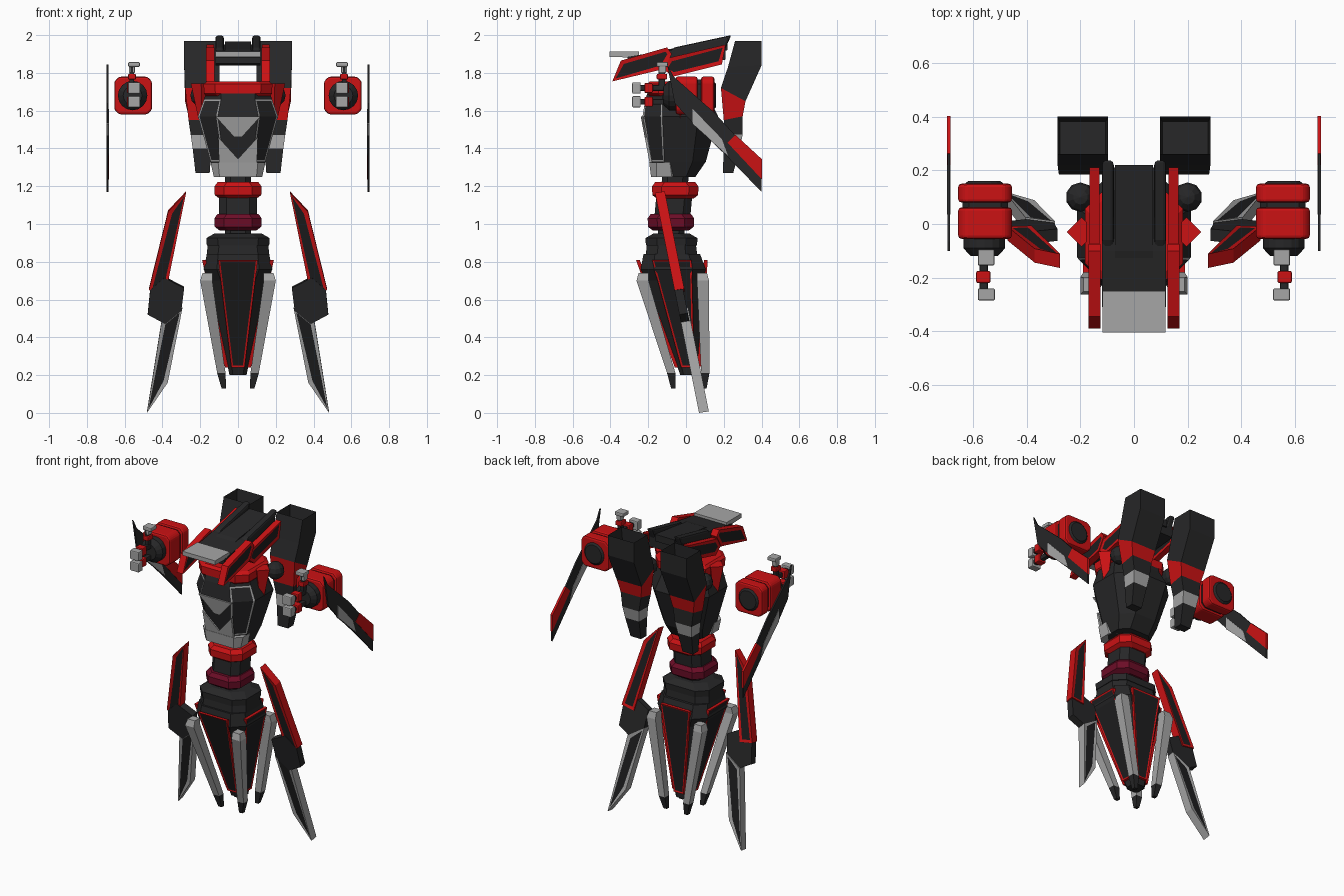
import bpy, bmesh, math
from mathutils import Vector

if "Cube" in bpy.data.objects:
    bpy.data.objects.remove(bpy.data.objects["Cube"])

COLOURS = {"black": (0.02, 0.02, 0.021), "panel": (0.013, 0.013, 0.014), "red": (0.6, 0.006, 0.007),
           "grey": (0.38, 0.38, 0.38), "crimson": (0.15, 0.004, 0.02)}
MATS = {}
for n, c in COLOURS.items():
    MATS[n] = bpy.data.materials.new(n)
    MATS[n].diffuse_color = (*c, 1)
SLOT = list(COLOURS)


def finish(bm, name, mirror=False, bevel=0):
    me = bpy.data.meshes.new(name)
    bm.to_mesh(me)
    bm.free()
    ob = bpy.data.objects.new(name, me)
    bpy.context.collection.objects.link(ob)
    for n in SLOT:
        me.materials.append(MATS[n])
    if bevel:
        m = ob.modifiers.new("bevel", 'BEVEL')
        m.width, m.segments = bevel, 2
    if mirror:
        m = ob.modifiers.new("mirror", 'MIRROR')
        m.use_clip = False
        m.use_mirror_merge = False
    return ob


def loft_bm(rings, mats):
    """Skin a stack of rings; mats holds one colour per section."""
    bm = bmesh.new()
    vs = [[bm.verts.new(p) for p in r] for r in rings]
    n = len(rings[0])
    for i in range(len(rings) - 1):
        for j in range(n):
            k = (j + 1) % n
            f = bm.faces.new((vs[i][j], vs[i][k], vs[i + 1][k], vs[i + 1][j]))
            f.material_index = SLOT.index(mats[i])
    caps = [bm.faces.new(vs[0]), bm.faces.new(vs[-1])]
    caps[0].material_index, caps[1].material_index = SLOT.index(mats[0]), SLOT.index(mats[-1])
    bmesh.ops.recalc_face_normals(bm, faces=bm.faces)
    bm.normal_update()
    return bm, caps


def loft(name, rings, mats, mirror=False, bevel=0):
    if isinstance(mats, str):
        mats = [mats] * (len(rings) - 1)
    return finish(loft_bm(rings, mats)[0], name, mirror, bevel)


def prism(name, pts, vec, mat, inset=0, mirror=False, bevel=0):
    """Extrude a polygon along vec; optionally inset a dark panel on both sides."""
    v = Vector(vec)
    bm, caps = loft_bm([pts, [Vector(p) + v for p in pts]], [mat])
    if inset:
        bmesh.ops.inset_individual(bm, faces=caps, thickness=inset, depth=-0.003)
        for f in caps:
            f.material_index = SLOT.index("panel")
    return finish(bm, name, mirror, bevel)


def oct2(cx, cy, hx, hy, c):
    """Rectangle with cut corners."""
    return [(cx + a * hx - a * c * p, cy + b * hy - b * c * (1 - p))
            for a, b, p in ((1, -1, 0), (1, 1, 0), (1, 1, 1), (-1, 1, 1),
                            (-1, 1, 0), (-1, -1, 0), (-1, -1, 1), (1, -1, 1))]


def ring(z, cy, hx, hy, c):
    return [(x, y, z) for x, y in oct2(0, cy, hx, hy, c)]


def box(name, x, y, z, mat, mirror=True, bevel=0.006):
    pts = [(x[0], y[0], z[0]), (x[1], y[0], z[0]), (x[1], y[1], z[0]), (x[0], y[1], z[0])]
    return prism(name, pts, (0, 0, z[1] - z[0]), mat, mirror=mirror, bevel=bevel)


def disc(x, y, z, r, n=16):
    return [(x + r * math.cos(2 * math.pi * i / n), y, z + r * math.sin(2 * math.pi * i / n)) for i in range(n)]


# Skirt: tapered core, four bordered panels, four corner spikes
def skirt(z):
    t = (0.81 - z) / 0.61
    return -0.075 + 0.09 * t, 0.175 - 0.13 * t


core = [(0.84, -0.075, 0.165, 0.15, 0.06), (0.76, -0.068, 0.182, 0.172, 0.07)]
core += [(z, skirt(z)[0], skirt(z)[1], skirt(z)[1], skirt(z)[1] * 0.4) for z in (0.70, 0.2)]
loft("skirt_core", [ring(*r) for r in core], "black")
for k, side in enumerate(("front", "right", "back", "left")):
    a = k * math.pi / 2
    pts = []
    for z, w, s in ((0.81, 0.105, -1), (0.81, 0.105, 1), (0.24, 0.035, 1), (0.24, 0.035, -1)):
        c, h = skirt(z)
        x, y = s * w, -h + 0.005
        pts.append((x * math.cos(a) - y * math.sin(a), c + x * math.sin(a) + y * math.cos(a), z))
    prism("skirt_panel_" + side, pts, (0.02 * math.sin(a), -0.02 * math.cos(a), 0), "red", inset=0.014)
for sy, side in ((-1, "front"), (1, "back")):
    rings = []
    for z, x, y, s in ((0.74, 0.162, -0.07 + sy * 0.155, 0.026), (0.70, 0.168, -0.07 + sy * 0.16, 0.032),
                       (0.21, 0.088, 0.012 + sy * 0.09, 0.022), (0.13, 0.075, 0.015 + sy * 0.082, 0.012)):
        rings.append([(x + a * s, y + b * s, z) for a, b in ((1, 1), (-1, 1), (-1, -1), (1, -1))])
    loft("skirt_spike_" + side, rings, ["grey", "grey", "black"], mirror=True)

# Hips and waist
loft("hip_block", [ring(z, -0.077, h, h - 0.03, 0.06) for z, h in ((0.82, 0.168), (0.89, 0.16))], "black")
loft("hip_cap", [ring(z, -0.077, h, h - 0.03, 0.06) for z, h in ((0.885, 0.165), (0.925, 0.168), (0.95, 0.125))], "black")
loft("waist_column", [ring(z, y, 0.07, 0.07, 0.03) for z, y in ((0.93, -0.08), (1.27, -0.055))], "black")
loft("waist_sleeve", [ring(z, y, 0.1, 0.095, 0.04) for z, y in ((1.04, -0.072), (1.15, -0.062))], "black")
for name, z, y, m in (("lower_waist_ring", 1.01, -0.08, "crimson"), ("upper_waist_ring", 1.178, -0.057, "red")):
    loft(name, [ring(z + d, y, h, h - 0.002, 0.05) for d, h in
                ((-0.044, 0.098), (-0.025, 0.123), (0.02, 0.125), (0.044, 0.108))], m)

# Torso with grey-bordered panels on its slanted front corners
rings = [ring(*r) for r in ((1.25, -0.05, 0.12, 0.1, 0.05), (1.33, -0.04, 0.145, 0.145, 0.07),
                            (1.57, -0.03, 0.212, 0.2, 0.105), (1.66, -0.045, 0.18, 0.17, 0.09),
                            (1.72, -0.045, 0.16, 0.15, 0.07))]
bm, caps = loft_bm(rings, ["black"] * 4)
corners = [f for f in bm.faces if abs(f.normal.x) > 0.3 and f.normal.y < -0.3
           and 1.33 < f.calc_center_median().z < 1.66]
for f in bmesh.ops.inset_region(bm, faces=corners, thickness=0.012)["faces"]:
    f.material_index = SLOT.index("grey")
finish(bm, "torso")


def chest(name, pts):
    prism(name, [(x, -0.18 - (z - 1.33) * 0.19, z) for x, z in pts], (0, -0.014, 0), "grey")


chest("chest_upper_plate", [(-0.12, 1.57), (0.12, 1.57), (0.02, 1.46), (-0.02, 1.46)])
chest("chest_lower_plate", [(-0.1, 1.31), (0.1, 1.31), (0.105, 1.46), (0, 1.345), (-0.105, 1.46)])
loft("belly_plate", [ring(1.25, -0.115, 0.128, 0.07, 0.03), ring(1.325, -0.12, 0.145, 0.075, 0.04)], "grey")
loft("collar", [ring(z, -0.045, h, h - 0.02, 0.06) for z, h in
                ((1.675, 0.165), (1.69, 0.18), (1.74, 0.182), (1.755, 0.165))], "red")

# Shoulder joints
loft("shoulder_shard", [[(cx + s, -0.03, z), (cx, -0.03 + s, z), (cx - s, -0.03, z), (cx, -0.03 - s, z)]
                        for z, cx, s in ((1.745, 0.195, 0.055), (1.56, 0.19, 0.02))], "red", mirror=True)
bm = bmesh.new()
bmesh.ops.create_uvsphere(bm, u_segments=10, v_segments=6, radius=0.055)
bmesh.ops.translate(bm, verts=bm.verts, vec=(0.2, 0.1, 1.68))
finish(bm, "shoulder_ball", mirror=True)

# Back pods: open box on top, banded taper below
rings = [[(x0, yf, zf), (x1, yf, zf), (x1, yb, zb), (x0, yb, zb)] for x0, x1, yf, zf, yb, zb in (
    (0.097, 0.285, 0.26, 1.97, 0.40, 1.97), (0.097, 0.285, 0.222, 1.83, 0.40, 1.84),
    (0.1, 0.28, 0.185, 1.72, 0.315, 1.65), (0.115, 0.262, 0.2, 1.55, 0.3, 1.57),
    (0.13, 0.25, 0.205, 1.47, 0.3, 1.475), (0.14, 0.24, 0.2, 1.4, 0.285, 1.4),
    (0.15, 0.225, 0.195, 1.27, 0.25, 1.27))]
bm, caps = loft_bm(rings, ["black", "black", "red", "black", "grey", "black"])
bmesh.ops.inset_individual(bm, faces=[caps[0]], thickness=0.012)
bmesh.ops.translate(bm, verts=caps[0].verts, vec=(0, -0.01, -0.1))
finish(bm, "back_pod", mirror=True)


# Head: floating slab, visor, ridges and bordered side plates
def side(name, pts, x0, x1, mat, **kw):
    return prism(name, [(x0, y, z) for y, z in pts], (x1 - x0, 0, 0), mat, **kw)


side("head_slab", [(-0.31, 1.85), (-0.31, 1.885), (-0.1, 1.92), (0.21, 1.95), (0.21, 1.87), (-0.1, 1.84)],
     -0.12, 0.12, "black")
side("head_crown", [(-0.2, 1.89), (-0.1, 1.925), (0.22, 1.965), (0.22, 1.92)], -0.07, 0.07, "black")
side("head_ridge", [(-0.1, 1.91), (-0.06, 1.935), (0.24, 2.0), (0.2, 1.91)], 0.075, 0.12, "black",
     mirror=True, bevel=0.012)
side("visor", [(-0.405, 1.885), (-0.405, 1.912), (-0.25, 1.912), (-0.25, 1.88)], -0.118, 0.118, "grey")
side("front_head_plate", [(-0.39, 1.755), (-0.345, 1.865), (-0.1, 1.935), (-0.075, 1.9), (-0.12, 1.82)],
     0.125, 0.17, "red", inset=0.024, mirror=True)
side("rear_head_plate", [(-0.12, 1.82), (-0.09, 1.88), (0.21, 1.95), (0.19, 1.845), (-0.07, 1.78)],
     0.128, 0.166, "red", inset=0.024, mirror=True)

# Floating fists: red housings, black core, fingers and thumb
for name, y0, y1 in (("fist_front_housing", -0.055, 0.062), ("fist_rear_housing", 0.08, 0.15)):
    prism(name, [(x, y0, z) for x, z in oct2(0.555, 1.68, 0.1, 0.1, 0.025)], (0, y1 - y0, 0), "red",
          mirror=True, bevel=0.012)
prism("fist_inner_block", [(x, 0.05, z) for x, z in oct2(0.555, 1.68, 0.085, 0.085, 0.025)], (0, 0.04, 0),
      "black", mirror=True)
loft("fist_core", [disc(0.558, y, 1.68, r) for y, r in ((-0.12, 0.05), (-0.09, 0.078), (0.145, 0.078), (0.16, 0.06))],
     "black", mirror=True)
for name, z in (("upper", 1.72), ("lower", 1.647)):
    box(name + "_finger_rod", (0.545, 0.575), (-0.26, -0.1), (z - 0.015, z + 0.015), "black")
    box(name + "_finger_joint", (0.535, 0.588), (-0.22, -0.175), (z - 0.026, z + 0.026), "red")
    box(name + "_finger_tip", (0.518, 0.582), (-0.285, -0.24), (z - 0.03, z + 0.03), "grey")
box("thumb_rod", (0.55, 0.575), (-0.145, -0.11), (1.72, 1.84), "black")
box("thumb_joint", (0.54, 0.582), (-0.155, -0.1), (1.765, 1.795), "red")
box("thumb_stem", (0.545, 0.578), (-0.145, -0.105), (1.8, 1.84), "grey")
box("thumb_tip", (0.52, 0.582), (-0.155, -0.095), (1.832, 1.857), "grey")

# Thin outer arm shields with colour plates
side("arm_shield", [(-0.1, 1.845), (-0.065, 1.78), (0.15, 1.59), (0.26, 1.47), (0.4, 1.34), (0.4, 1.17),
                    (0.21, 1.365), (0.04, 1.53), (-0.06, 1.64)], 0.685, 0.695, "black", mirror=True)
side("shield_grey_plate", [(0.035, 1.61), (0.19, 1.45), (0.222, 1.362), (0.035, 1.53)],
     0.683, 0.697, "grey", mirror=True)
side("shield_red_plate", [(0.22, 1.43), (0.262, 1.472), (0.403, 1.342), (0.403, 1.235)],
     0.683, 0.697, "red", mirror=True)


# Floating side fins, leaning back toward the bottom
def fin(name, pts, mat, thick, inset=0):
    prism(name, [(x, -0.165 + (1.17 - z) * 0.2, z) for x, z in pts], (0, thick, 0.008), mat,
          inset=inset, mirror=True)


fin("upper_fin", [(0.275, 1.165), (0.37, 1.065), (0.472, 0.65), (0.382, 0.635)], "red", 0.052, 0.024)
fin("fin_joint", [(0.39, 0.715), (0.285, 0.66), (0.3, 0.54), (0.385, 0.47), (0.478, 0.52), (0.465, 0.65)],
    "black", 0.045)
fin("lower_fin", [(0.295, 0.55), (0.405, 0.48), (0.482, 0.0), (0.372, 0.16)], "grey", 0.052, 0.024)

for m in bpy.data.materials:
    if m.users and not m.is_grease_pencil:
        m.use_nodes = True
        m.node_tree.nodes["Principled BSDF"].inputs["Base Color"].default_value = m.diffuse_color
